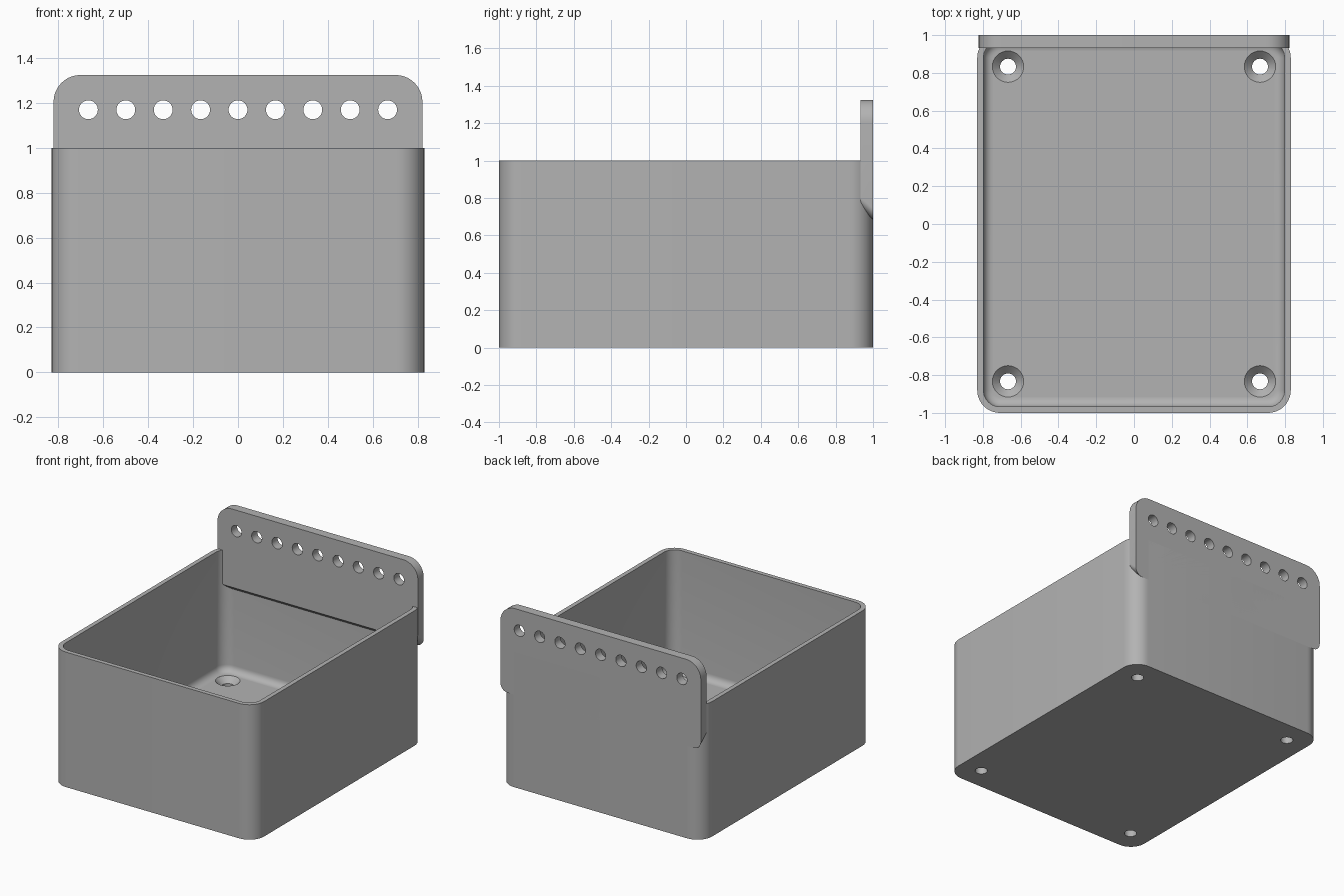
import bpy, bmesh, math

if "Cube" in bpy.data.objects:
    bpy.data.objects.remove(bpy.data.objects["Cube"])

grey = bpy.data.materials.new("light grey plastic")
grey.use_nodes = True
COLOUR = (0.45, 0.45, 0.45, 1)
grey.diffuse_color = COLOUR
grey.node_tree.nodes["Principled BSDF"].inputs["Base Color"].default_value = COLOUR


def rounded_rect(hx, hy, radii, steps=10):
    """Outline counter-clockwise from the top right; one radius per corner."""
    pts = []
    for i, (sx, sy) in enumerate([(1, 1), (-1, 1), (-1, -1), (1, -1)]):
        r = radii[i]
        for k in range(steps + 1):
            a = math.pi / 2 * (i + k / steps)
            pts.append((sx * (hx - r) + r * math.cos(a),
                        sy * (hy - r) + r * math.sin(a)))
    return pts


def loft(name, rings):
    """Skin a list of equal rings and close both ends."""
    bm = bmesh.new()
    loops = [[bm.verts.new(p) for p in ring] for ring in rings]
    n = len(loops[0])
    for a, b in zip(loops, loops[1:]):
        for i in range(n):
            j = (i + 1) % n
            bm.faces.new((a[i], a[j], b[j], b[i]))
    bm.faces.new(loops[0][::-1])
    bm.faces.new(loops[-1])
    bmesh.ops.recalc_face_normals(bm, faces=bm.faces)
    mesh = bpy.data.meshes.new(name)
    bm.to_mesh(mesh)
    bm.free()
    mesh.materials.append(grey)
    obj = bpy.data.objects.new(name, mesh)
    bpy.context.collection.objects.link(obj)
    return obj


def circle(r, n=32):
    return [(r * math.cos(2 * math.pi * k / n), r * math.sin(2 * math.pi * k / n))
            for k in range(n)]


def cut(obj, cutters):
    """Subtract the cutters for good, then remove them."""
    for c in cutters:
        c.hide_render = True
        mod = obj.modifiers.new("hole", 'BOOLEAN')
        mod.operation = 'DIFFERENCE'
        mod.solver = 'EXACT'
        mod.object = c
    bpy.context.view_layer.update()
    deps = bpy.context.evaluated_depsgraph_get()
    mesh = bpy.data.meshes.new_from_object(obj.evaluated_get(deps))
    obj.modifiers.clear()
    obj.data = mesh
    for c in cutters:
        bpy.data.objects.remove(c)


HX, HY, HEIGHT = 0.83, 1.0, 1.0
CORNER, WALL, FLOOR, FILLET = 0.12, 0.033, 0.10, 0.05
SCREW_X, SCREW_Y, HOLE_R = 0.667, 0.833, 0.042


def box_ring(inset, z):
    r = CORNER - inset
    return [(x, y, z) for x, y in rounded_rect(HX - inset, HY - inset, [r] * 4)]


# Open bin: outer wall, rim, inner wall and rounded floor edge
rings = [box_ring(0, 0), box_ring(0, HEIGHT), box_ring(WALL, HEIGHT)]
for k in range(7):
    a = math.pi / 2 * k / 6
    rings.append(box_ring(WALL + FILLET * (1 - math.cos(a)),
                          FLOOR + FILLET * (1 - math.sin(a))))
bin_body = loft("bin_body", rings)

# Countersunk screw holes in the floor
screws = []
for sx in (-1, 1):
    for sy in (-1, 1):
        steps = [(HOLE_R, -0.05), (HOLE_R, FLOOR - 0.041),
                 (0.083, FLOOR), (0.083, FLOOR + 0.02)]
        screws.append(loft("screw_cutter", [
            [(sx * SCREW_X + x, sy * SCREW_Y + y, z) for x, y in circle(r)]
            for r, z in steps]))
cut(bin_body, screws)

# Hanging plate with a sloped underside
TOP, BOTTOM, THICK = 1.325, 0.685, 0.067
mid, half = (TOP + BOTTOM) / 2, (TOP - BOTTOM) / 2
outline = rounded_rect(0.822, half, [0.12, 0.12, 0.06, 0.06])
back = [(x, HY, mid + z) for x, z in outline]
front = [(x, HY - THICK, mid + z + (0.06 if z < 0 else 0)) for x, z in outline]
hanging_plate = loft("hanging_plate", [back, front])

# Row of hanging holes
holes = []
for i in range(-4, 5):
    holes.append(loft("hang_cutter", [
        [(i / 6 + x, y, 1.17 + z) for x, z in circle(HOLE_R)]
        for y in (HY - 0.2, HY + 0.1)]))
cut(hanging_plate, holes)

# Smooth the rounded parts, keep edges sharp
for obj in bpy.context.view_layer.objects:
    obj.select_set(obj in (bin_body, hanging_plate))
bpy.context.view_layer.objects.active = bin_body
bpy.ops.object.shade_smooth_by_angle(angle=math.radians(30))
